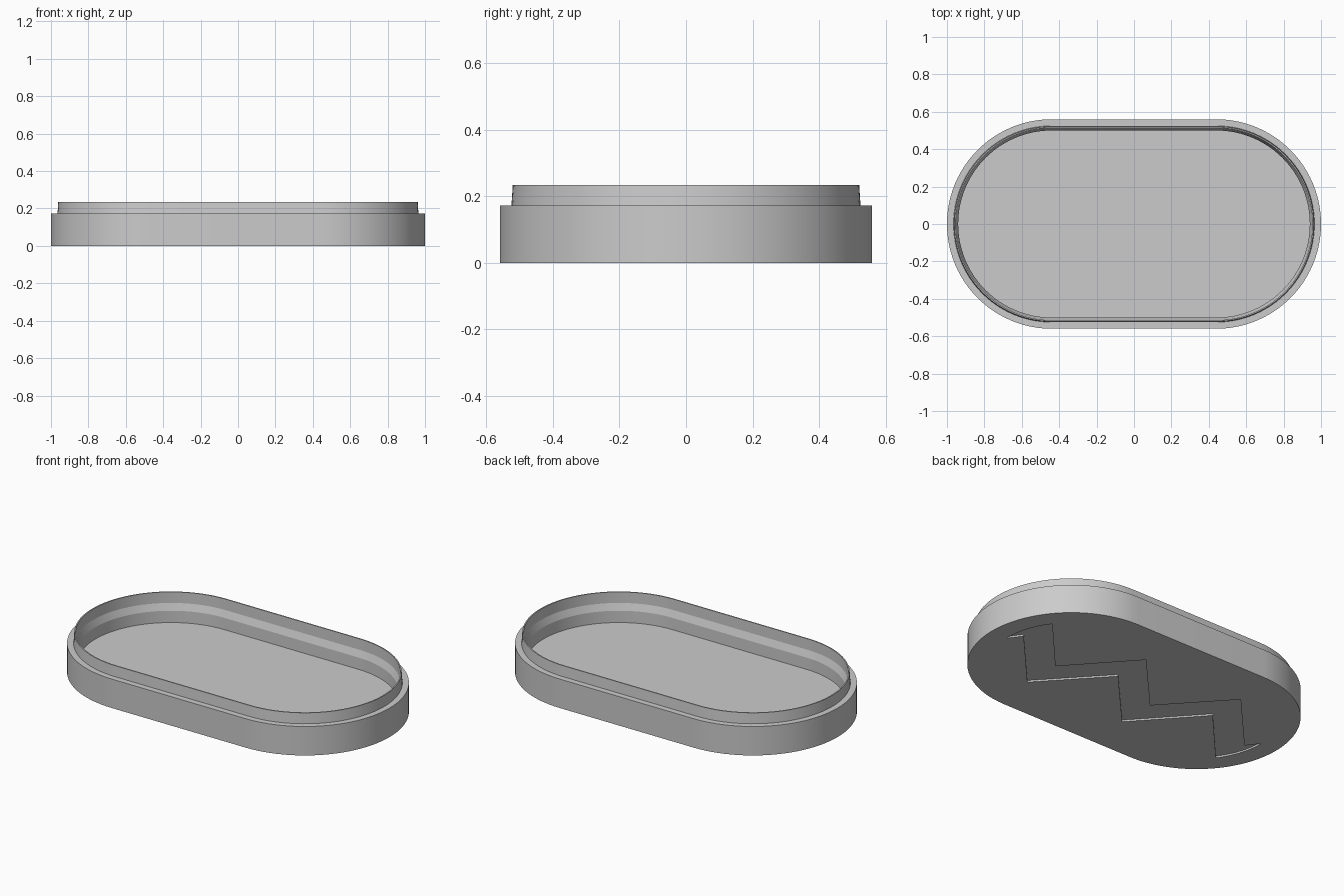
import bpy, bmesh
from math import cos, sin, pi, atan2, radians

if "Cube" in bpy.data.objects:
    bpy.data.objects.remove(bpy.data.objects["Cube"])

HALF = 0.44      # half length of the straight sides
STEPS = 48       # segments per rounded end

grey = bpy.data.materials.new("plain grey")
grey.use_nodes = True
colour = (0.6, 0.6, 0.6, 1)
grey.diffuse_color = colour
grey.node_tree.nodes["Principled BSDF"].inputs["Base Color"].default_value = colour


def arc(cx, r, start, end, steps):
    return [(cx + r * cos(start + (end - start) * i / steps),
             r * sin(start + (end - start) * i / steps)) for i in range(steps + 1)]


def stadium(r):
    return arc(HALF, r, -pi / 2, pi / 2, STEPS) + arc(-HALF, r, pi / 2, 3 * pi / 2, STEPS)


def stacked(name, levels):
    """Solid skinned through a list of (outline, z) loops and capped at both ends."""
    bm = bmesh.new()
    loops = [[bm.verts.new((x, y, z)) for x, y in outline] for outline, z in levels]
    for low, high in zip(loops, loops[1:]):
        n = len(low)
        for i in range(n):
            j = (i + 1) % n
            bm.faces.new((low[i], low[j], high[j], high[i]))
    bm.faces.new(loops[0][::-1])
    bm.faces.new(loops[-1])
    bmesh.ops.recalc_face_normals(bm, faces=bm.faces)
    mesh = bpy.data.meshes.new(name)
    bm.to_mesh(mesh)
    bm.free()
    mesh.materials.append(grey)
    obj = bpy.data.objects.new(name, mesh)
    bpy.context.collection.objects.link(obj)
    return obj


# Tray: outer wall, ledge, thin raised lip, sloped inner wall and floor
profile = [(0.56, 0), (0.56, 0.172), (0.525, 0.172), (0.521, 0.235),
           (0.514, 0.235), (0.514, 0.17), (0.50, 0.13), (0.50, 0.06)]
tray = stacked("tray", [(stadium(r), z) for r, z in profile])

# Zigzag recess under the base, trimmed by a smaller rounded outline
zig = [(0.80, 0.268), (0.495, -0.07), (0.165, 0.296), (-0.167, -0.066),
       (-0.50, 0.297), (-0.834, -0.07), (-0.89, 0.006)]
end = arc(-HALF, 0.45, pi - 0.014, pi + atan2(0.268, 0.36), 10)[1:-1]
half = zig + end
outline = half + [(-x, -y) for x, y in half]
cutter = stacked("recess_cutter", [(outline, -0.05), (outline, 0.01)])
cutter.hide_render = True

bpy.context.view_layer.objects.active = tray
cut = tray.modifiers.new("recess", 'BOOLEAN')
cut.operation = 'DIFFERENCE'
cut.solver = 'EXACT'
cut.object = cutter
bpy.ops.object.modifier_apply(modifier=cut.name)
bpy.data.objects.remove(cutter)

# Smooth rounded ends with crisp edges
bpy.ops.object.select_all(action='DESELECT')
tray.select_set(True)
bpy.ops.object.shade_smooth_by_angle(angle=radians(15))
